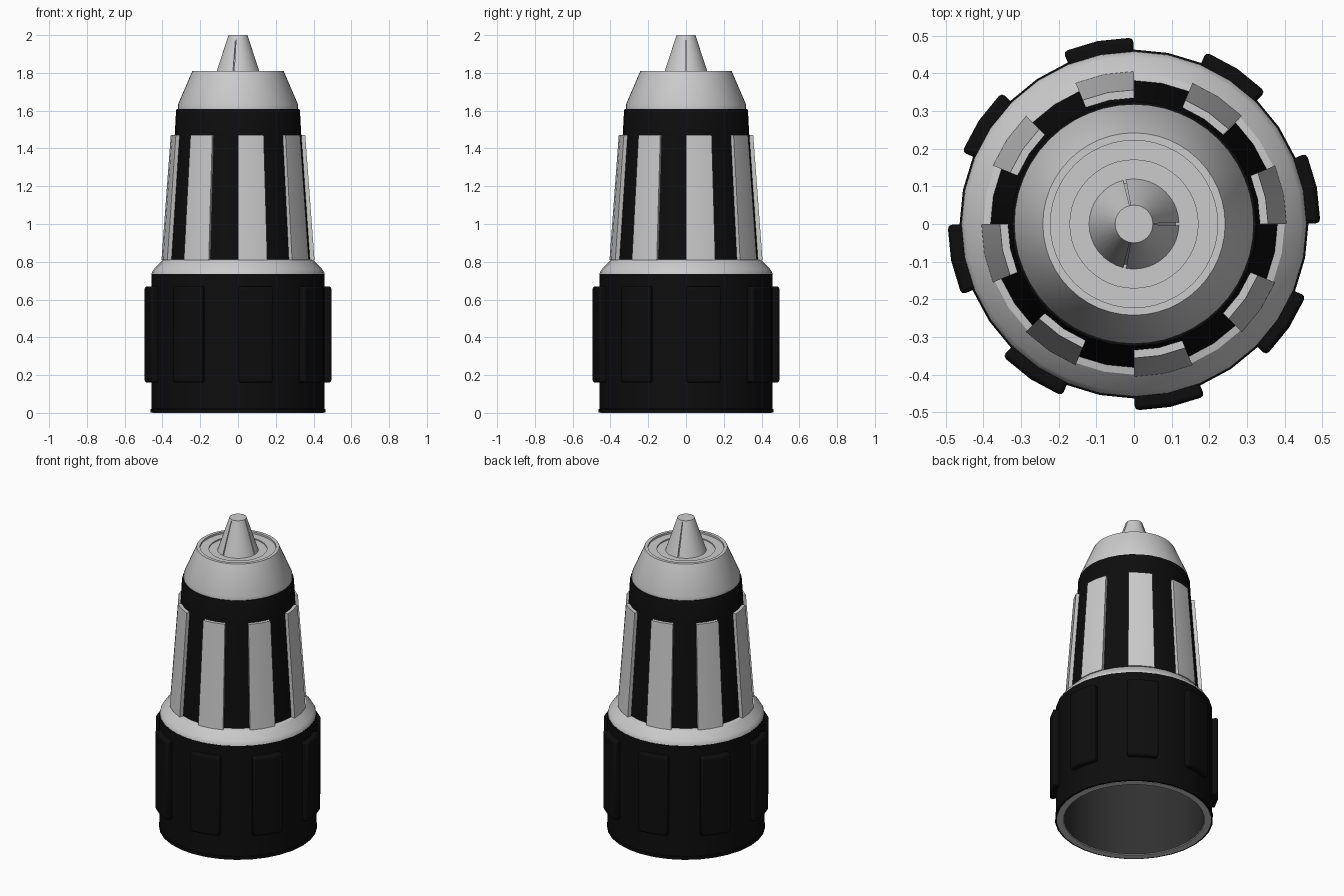
import bpy, bmesh
from math import sin, cos, radians, pi

if "Cube" in bpy.data.objects:
    bpy.data.objects.remove(bpy.data.objects["Cube"])


def material(name, v):
    m = bpy.data.materials.new(name)
    m.diffuse_color = (v, v, v, 1)
    m.use_nodes = True
    m.node_tree.nodes["Principled BSDF"].inputs["Base Color"].default_value = m.diffuse_color
    return m


BLACK = material("black_rubber", 0.004)
DARK = material("dark_bore", 0.03)


def finish(bm, name, mat=None, bevel=0):
    bmesh.ops.recalc_face_normals(bm, faces=bm.faces)
    me = bpy.data.meshes.new(name)
    bm.to_mesh(me)
    bm.free()
    ob = bpy.data.objects.new(name, me)
    bpy.context.collection.objects.link(ob)
    if mat:
        me.materials.append(mat)
    if bevel:
        mod = ob.modifiers.new("bevel", 'BEVEL')
        mod.width, mod.segments = bevel, 2
    bpy.ops.object.select_all(action='DESELECT')
    ob.select_set(True)
    bpy.context.view_layer.objects.active = ob
    bpy.ops.object.shade_smooth_by_angle(angle=radians(30))
    return ob


def lathe(name, profile, mat=None, n=32):
    """Revolve (r, z) points about z; points with r = 0 close the ends."""
    bm = bmesh.new()
    vs = [bm.verts.new((r, 0, z)) for r, z in profile]
    es = [bm.edges.new(p) for p in zip(vs, vs[1:])]
    bmesh.ops.spin(bm, geom=vs + es, cent=(0, 0, 0), axis=(0, 0, 1),
                   angle=2 * pi, steps=n, use_merge=True)
    bmesh.ops.remove_doubles(bm, verts=bm.verts, dist=1e-5)
    return finish(bm, name, mat)


def sector(bm, a0, a1, steps, bottom, top):
    """Curved block; bottom and top are (inner r, outer r, z)."""
    rings = []
    for i in range(steps + 1):
        a = radians(a0 + (a1 - a0) * i / steps)
        pts = [(bottom[0], bottom[2]), (bottom[1], bottom[2]),
               (top[1], top[2]), (top[0], top[2])]
        rings.append([bm.verts.new((r * cos(a), r * sin(a), z)) for r, z in pts])
    for p, q in zip(rings, rings[1:]):
        for k in range(4):
            j = (k + 1) % 4
            bm.faces.new((p[k], q[k], q[j], p[j]))
    bm.faces.new(rings[0])
    bm.faces.new(rings[-1])


# lower grip sleeve, its gray end rim and the hollow bore
lathe("lower_sleeve", [(0.45, 0.002), (0.463, 0.002), (0.463, 0.02), (0.459, 0.022),
                       (0.459, 0.735), (0.40, 0.735)], BLACK)
lathe("bottom_rim", [(0.41, 0.004), (0.414, 0), (0.452, 0), (0.452, 0.01)])
lathe("bore", [(0.41, 0.004), (0.41, 0.65), (0, 0.65)], DARK)

# gray rounded shoulder ring
lathe("shoulder_ring", [(0.40, 0.73), (0.459, 0.73), (0.456, 0.745), (0.445, 0.762),
                        (0.40, 0.808), (0.37, 0.815)])

# tapered black body
lathe("tapered_body", [(0.36, 0.79), (0.381, 0.81), (0.335, 1.47), (0.328, 1.60),
                       (0.324, 1.61), (0.29, 1.61)], BLACK)

# gray nose with stepped face
lathe("nose_cone", [(0.29, 1.608), (0.318, 1.608), (0.318, 1.632), (0.242, 1.81),
                    (0.222, 1.81), (0.222, 1.798), (0.17, 1.798), (0.17, 1.79),
                    (0, 1.79)], n=48)

# eight ribs on each sleeve
grip, trim = bmesh.new(), bmesh.new()
for i in range(8):
    a = 45 * i
    sector(grip, a + 0.2, a + 22.3, 2, (0.44, 0.495, 0.16), (0.44, 0.495, 0.67))
    sector(trim, a, a + 22.5, 2, (0.365, 0.405, 0.81), (0.32, 0.356, 1.47))
finish(grip, "grip_ribs", BLACK, 0.012)
finish(trim, "tapered_ribs")

# three jaws around a core, separated by thin slits
lathe("jaw_core", [(0.112, 1.785), (0.05, 1.97), (0.05, 2.0), (0, 2.0)], n=48)
jaws = bmesh.new()
for a0, a1 in ((0, 102), (102, 258), (258, 360)):
    sector(jaws, a0 + 1.8, a1 - 1.8, 16, (0.10, 0.121, 1.785), (0.04, 0.05, 1.9995))
finish(jaws, "jaws")
